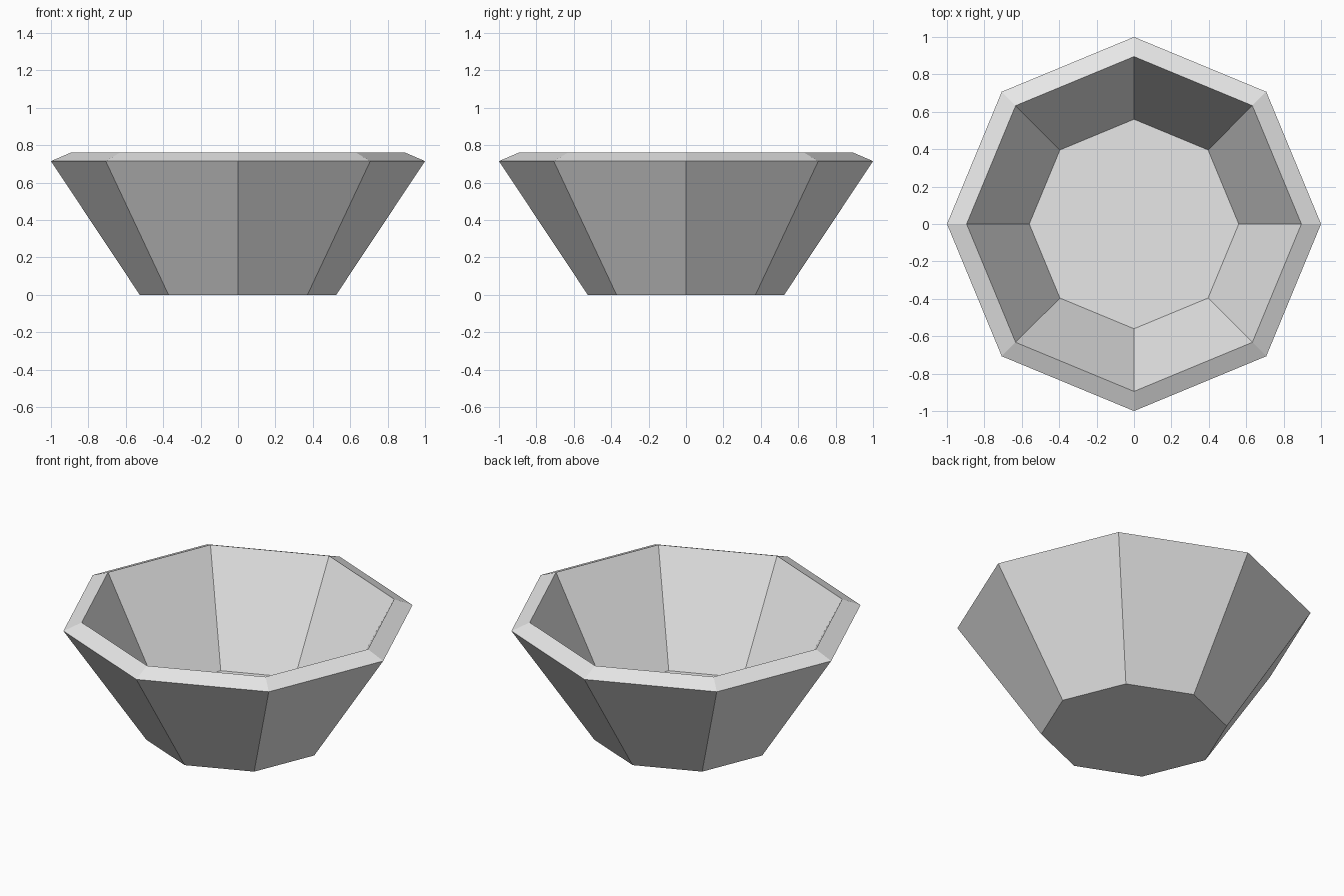
import bpy
import bmesh
from math import cos, sin, tau

default_cube = bpy.data.objects.get("Cube")
if default_cube:
    bpy.data.objects.remove(default_cube, do_unlink=True)

SIDES = 8
# Radius and height, from the foot over the bevelled rim to the inner floor
PROFILE = [(0.525, 0.0), (1.0, 0.715), (0.895, 0.76), (0.56, 0.13)]


def make_material(name, colour):
    mat = bpy.data.materials.new(name)
    mat.use_nodes = True
    mat.diffuse_color = colour
    mat.node_tree.nodes["Principled BSDF"].inputs["Base Color"].default_value = colour
    return mat


def ring(bm, radius, z):
    angles = [tau * i / SIDES for i in range(SIDES)]
    return [bm.verts.new((radius * cos(a), radius * sin(a), z)) for a in angles]


# Eight-sided bowl with outer walls, rim and inner walls
bm = bmesh.new()
rings = [ring(bm, r, z) for r, z in PROFILE]
for lower, upper in zip(rings, rings[1:]):
    for i in range(SIDES):
        j = (i + 1) % SIDES
        bm.faces.new((lower[i], lower[j], upper[j], upper[i]))

# Underside and inner floor
bm.faces.new(rings[0][::-1])
bm.faces.new(rings[-1])
bmesh.ops.recalc_face_normals(bm, faces=bm.faces)

mesh = bpy.data.meshes.new("bowl")
bm.to_mesh(mesh)
bm.free()
mesh.materials.append(make_material("light grey", (0.8, 0.8, 0.8, 1.0)))
bowl = bpy.data.objects.new("bowl", mesh)
bpy.context.collection.objects.link(bowl)
